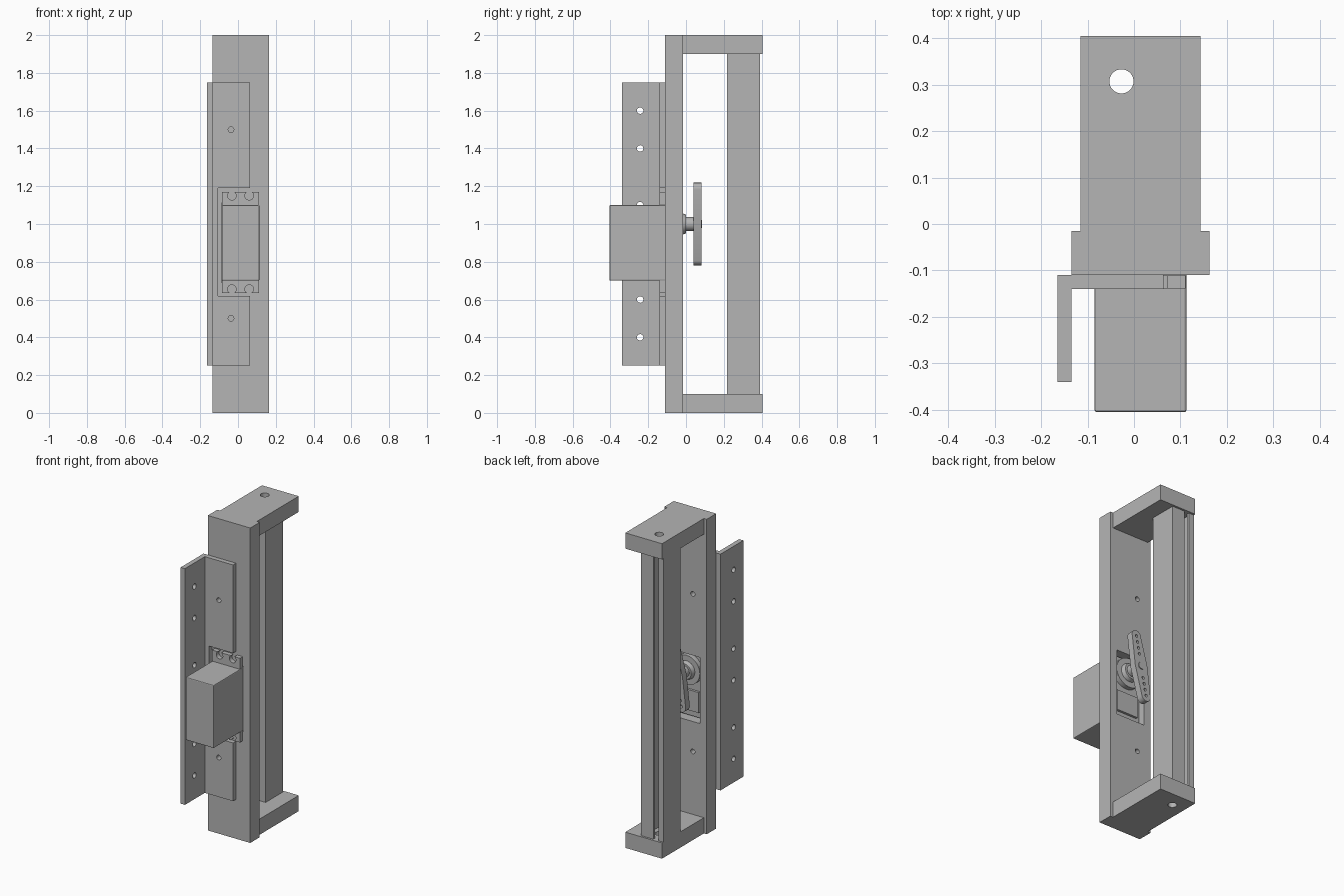
import bpy, bmesh, math
from mathutils import Matrix, Vector

if "Cube" in bpy.data.objects:
    bpy.data.objects.remove(bpy.data.objects["Cube"], do_unlink=True)

grey = bpy.data.materials.new("plain grey")
grey.use_nodes = True
grey.diffuse_color = (0.46, 0.46, 0.46, 1)
grey.node_tree.nodes["Principled BSDF"].inputs["Base Color"].default_value = (0.46, 0.46, 0.46, 1)


def finish(name, bm):
    bmesh.ops.recalc_face_normals(bm, faces=bm.faces)
    mesh = bpy.data.meshes.new(name)
    bm.to_mesh(mesh)
    bm.free()
    mesh.materials.append(grey)
    obj = bpy.data.objects.new(name, mesh)
    bpy.context.collection.objects.link(obj)
    return obj


def extrude(name, points, depth):
    """Extrude a closed outline of 3D points along a vector."""
    bm = bmesh.new()
    face = bm.faces.new([bm.verts.new(p) for p in points])
    ext = bmesh.ops.extrude_face_region(bm, geom=[face])
    moved = [v for v in ext["geom"] if isinstance(v, bmesh.types.BMVert)]
    bmesh.ops.translate(bm, verts=moved, vec=depth)
    return finish(name, bm)


def xz_plate(name, outline, y0, y1):
    return extrude(name, [(x, y0, z) for x, z in outline], Vector((0, y1 - y0, 0)))


def box(name, x0, x1, y0, y1, z0, z1):
    return xz_plate(name, [(x0, z0), (x1, z0), (x1, z1), (x0, z1)], y0, y1)


def rod(name, axis, centre, r, length, r2=None):
    turn = {"X": Matrix.Rotation(math.pi / 2, 4, "Y"),
            "Y": Matrix.Rotation(-math.pi / 2, 4, "X"), "Z": Matrix()}[axis]
    bm = bmesh.new()
    bmesh.ops.create_cone(bm, cap_ends=True, segments=32, radius1=r, radius2=r2 or r,
                          depth=length, matrix=Matrix.Translation(centre) @ turn)
    return finish(name, bm)


def select(obj):
    bpy.ops.object.select_all(action="DESELECT")
    bpy.context.view_layer.objects.active = obj
    obj.select_set(True)


def cut(obj, cutters):
    """Subtract each cutter, then discard it."""
    select(obj)
    for c in cutters:
        c.hide_render = True
        mod = obj.modifiers.new("cut", "BOOLEAN")
        mod.operation, mod.solver, mod.object = "DIFFERENCE", "EXACT", c
        bpy.ops.object.modifier_apply(modifier=mod.name)
        bpy.data.objects.remove(c, do_unlink=True)


def smooth(obj):
    select(obj)
    bpy.ops.object.shade_smooth_by_angle(angle=math.radians(30))


# Front board with servo opening and two screw holes
screw_x = -0.037
board = box("front_board", -0.135, 0.163, -0.11, -0.015, 0, 2)
cut(board, [box("opening", -0.087, 0.112, -0.2, 0.1, 0.69, 1.11)]
    + [rod("drill", "Y", (screw_x, -0.06, z), 0.015, 0.3) for z in (0.5, 1.5)])

# End caps with a drilled hole
for name, z in (("bottom_cap", 0), ("top_cap", 1.9)):
    cap = box(name, -0.115, 0.143, -0.015, 0.405, z, z + 0.1)
    cut(cap, [rod("drill", "Z", (-0.027, 0.307, z + 0.05), 0.026, 0.3)])

# Hollow back rail with a slot along its rear side
L, R, F, B, t = -0.115, 0.042, 0.217, 0.392, 0.018
rail = [(-0.045, B), (R, B), (R, F), (L, F), (L, B), (-0.08, B), (-0.08, B - t),
        (L + t, B - t), (L + t, F + t), (R - t, F + t), (R - t, B - t), (-0.045, B - t)]
extrude("back_rail", [(x, y, 0.1) for x, y in rail], Vector((0, 0, 1.8)))

# Angle bracket: drilled side leg and notched mounting leg
side = box("bracket_side_leg", -0.165, -0.135, -0.34, -0.11, 0.25, 1.75)
cut(side, [rod("drill", "X", (-0.15, -0.243, z), 0.017, 0.2)
           for z in (0.4, 0.6, 0.9, 1.1, 1.4, 1.6)])
mount = xz_plate("bracket_mounting_leg",
                 [(-0.135, 0.25), (0.063, 0.25), (0.063, 0.62), (-0.105, 0.62),
                  (-0.105, 1.19), (0.063, 1.19), (0.063, 1.75), (-0.135, 1.75)], -0.14, -0.11)
cut(mount, [rod("drill", "Y", (screw_x, -0.12, z), 0.015, 0.2) for z in (0.5, 1.5)])

# Servo case with lightly rounded edges
case = box("servo_case", -0.085, 0.113, -0.405, -0.055, 0.7, 1.1)
bev = case.modifiers.new("edge", "BEVEL")
bev.width, bev.segments = 0.005, 2

# Servo mounting ears with open slots
mid = 0.0135
for name, z0, z1, zc, side in (("servo_upper_ear", 1.1, 1.17, 1.15, 1),
                               ("servo_lower_ear", 0.635, 0.7, 0.655, -1)):
    ear = box(name, -0.085, 0.111, -0.139, -0.111, z0, z1)
    cutters = []
    for x in (mid - 0.046, mid + 0.046):
        cutters.append(rod("drill", "Y", (x, -0.12, zc), 0.023, 0.2))
        lo, hi = sorted((zc, zc + side * 0.06))
        cutters.append(box("slot", x - 0.013, x + 0.013, -0.2, 0, lo, hi))
    cut(ear, cutters)

# Gear cover, cover plate and output shaft
shaft_z = 1.0
smooth(rod("gear_cover", "Y", (mid, -0.045, shaft_z), 0.093, 0.04))
box("servo_cover_plate", -0.06, 0.088, -0.056, -0.04, 0.74, 0.87)
smooth(rod("shaft_collar", "Y", (mid, -0.015, shaft_z), 0.06, 0.03, 0.05))
smooth(rod("output_shaft", "Y", (mid, 0.02, shaft_z), 0.037, 0.06))
smooth(rod("horn_screw", "Y", (mid, 0.078, shaft_z), 0.022, 0.016))

# Tapered two-armed horn, tilted about the shaft
reach, tip, hub = 0.19, 0.032, 0.046
outline = []
for s in (1, -1):
    outline.append((s * hub, 0))
    for i in range(13):
        a = math.pi * i / 12
        outline.append((s * tip * math.cos(a), s * (reach + tip * math.sin(a))))
horn = xz_plate("servo_horn", outline, 0.04, 0.081)
cut(horn, [rod("drill", "Y", (0, 0.06, s * d), 0.009, 0.2)
           for s in (1, -1) for d in (0.075, 0.112, 0.149, 0.186)])
horn.matrix_world = (Matrix.Translation((mid, 0, shaft_z))
                     @ Matrix.Rotation(math.radians(11), 4, "Y"))
smooth(horn)
